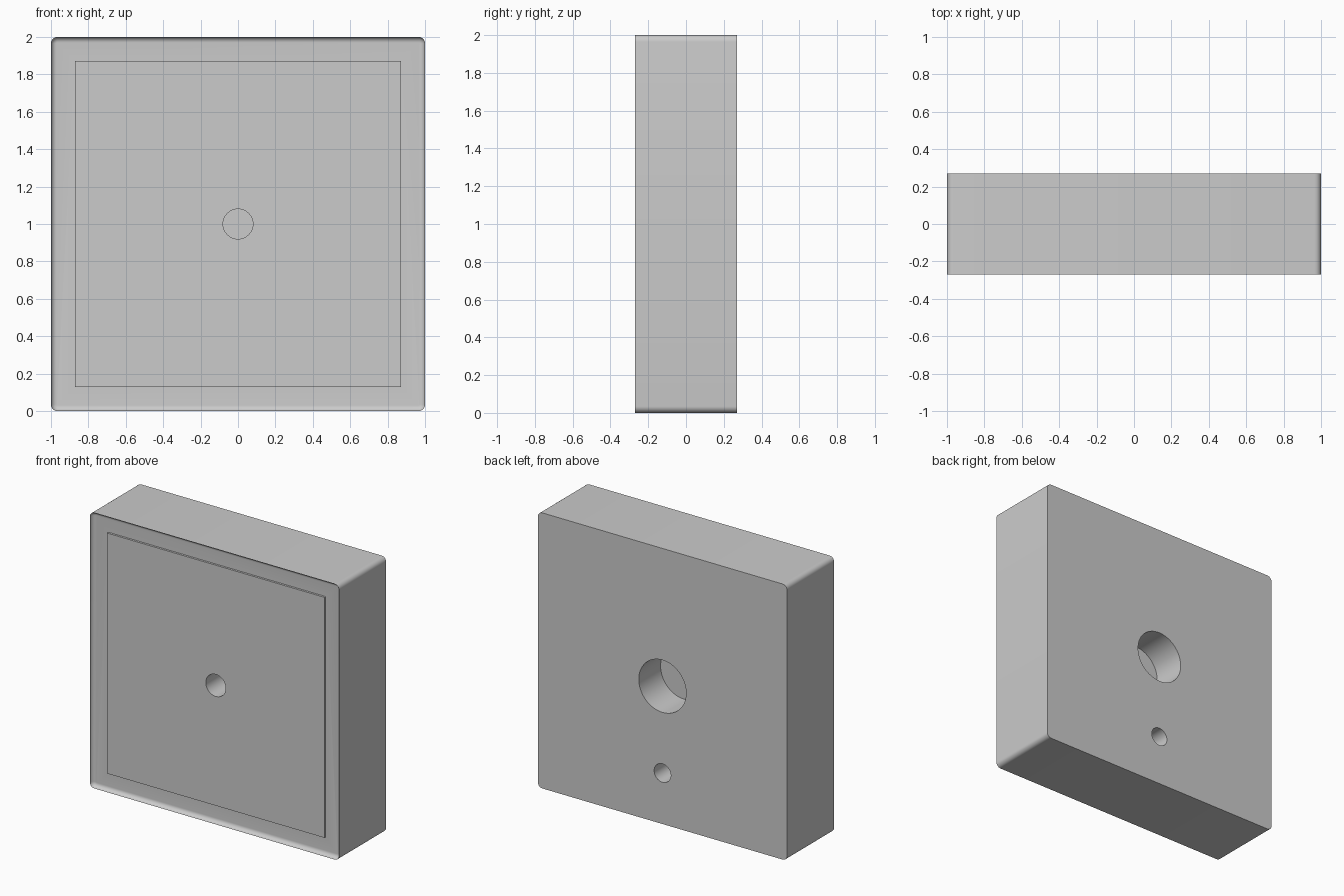
import bpy, bmesh
from math import sin, cos, pi

if "Cube" in bpy.data.objects:
    bpy.data.objects.remove(bpy.data.objects["Cube"])

HALF, DEPTH, R, LIP = 1.0, 0.27, 0.035, 0.03


def rounded_loop(bm, inset, y, seg=6):
    """Rounded square ring in the xz plane."""
    r, c = R - inset, HALF - R
    verts = []
    for q, (sx, sz) in enumerate([(1, 1), (-1, 1), (-1, -1), (1, -1)]):
        for i in range(seg + 1):
            a = q * pi / 2 + i / seg * pi / 2
            verts.append(bm.verts.new((sx * c + r * cos(a), y, 1 + sz * c + r * sin(a))))
    return verts


def link(name, bm):
    bmesh.ops.recalc_face_normals(bm, faces=bm.faces[:])
    mesh = bpy.data.meshes.new(name)
    bm.to_mesh(mesh)
    bm.free()
    ob = bpy.data.objects.new(name, mesh)
    bpy.context.collection.objects.link(ob)
    return ob


def cut(target, tool, operation):
    """Apply a boolean, then discard the tool."""
    mod = target.modifiers.new("cut", 'BOOLEAN')
    mod.operation, mod.object, mod.solver = operation, tool, 'EXACT'
    bpy.context.view_layer.objects.active = target
    bpy.ops.object.modifier_apply(modifier=mod.name)
    bpy.data.objects.remove(tool, do_unlink=True)


# body: rounded slab whose front edge curves inward to a sunken face
bm = bmesh.new()
loops = [rounded_loop(bm, 0, DEPTH)]
for k in range(9):
    a = k / 8 * pi / 2
    loops.append(rounded_loop(bm, LIP * (1 - cos(a)), -DEPTH + LIP * sin(a)))
for a, b in zip(loops, loops[1:]):
    for i in range(len(a)):
        j = (i + 1) % len(a)
        bm.faces.new((a[i], a[j], b[j], b[i]))
bm.faces.new(loops[0])
bm.faces.new(loops[-1])
body = link("wall_block", bm)

# slightly raised square front panel
bpy.ops.mesh.primitive_cube_add(size=1, location=(0, -0.2275, 1))
panel = bpy.context.object
panel.name = "front_panel"
panel.scale = (1.745, 0.055, 1.745)
bpy.context.view_layer.update()
cut(body, panel, 'UNION')

# blind holes: front centre, wide back socket, small back hole
for radius, z, y0, y1 in [(0.08, 1.0, -0.4, -0.02),
                          (0.19, 1.0, 0.02, 0.4),
                          (0.067, 0.37, 0.02, 0.4)]:
    bpy.ops.mesh.primitive_cylinder_add(vertices=64, radius=radius, depth=y1 - y0,
                                        location=(0, (y0 + y1) / 2, z),
                                        rotation=(pi / 2, 0, 0))
    tool = bpy.context.object
    tool.hide_render = True
    cut(body, tool, 'DIFFERENCE')

bpy.ops.object.select_all(action='DESELECT')
body.select_set(True)
bpy.context.view_layer.objects.active = body
bpy.ops.object.shade_smooth_by_angle(angle=pi / 6)
